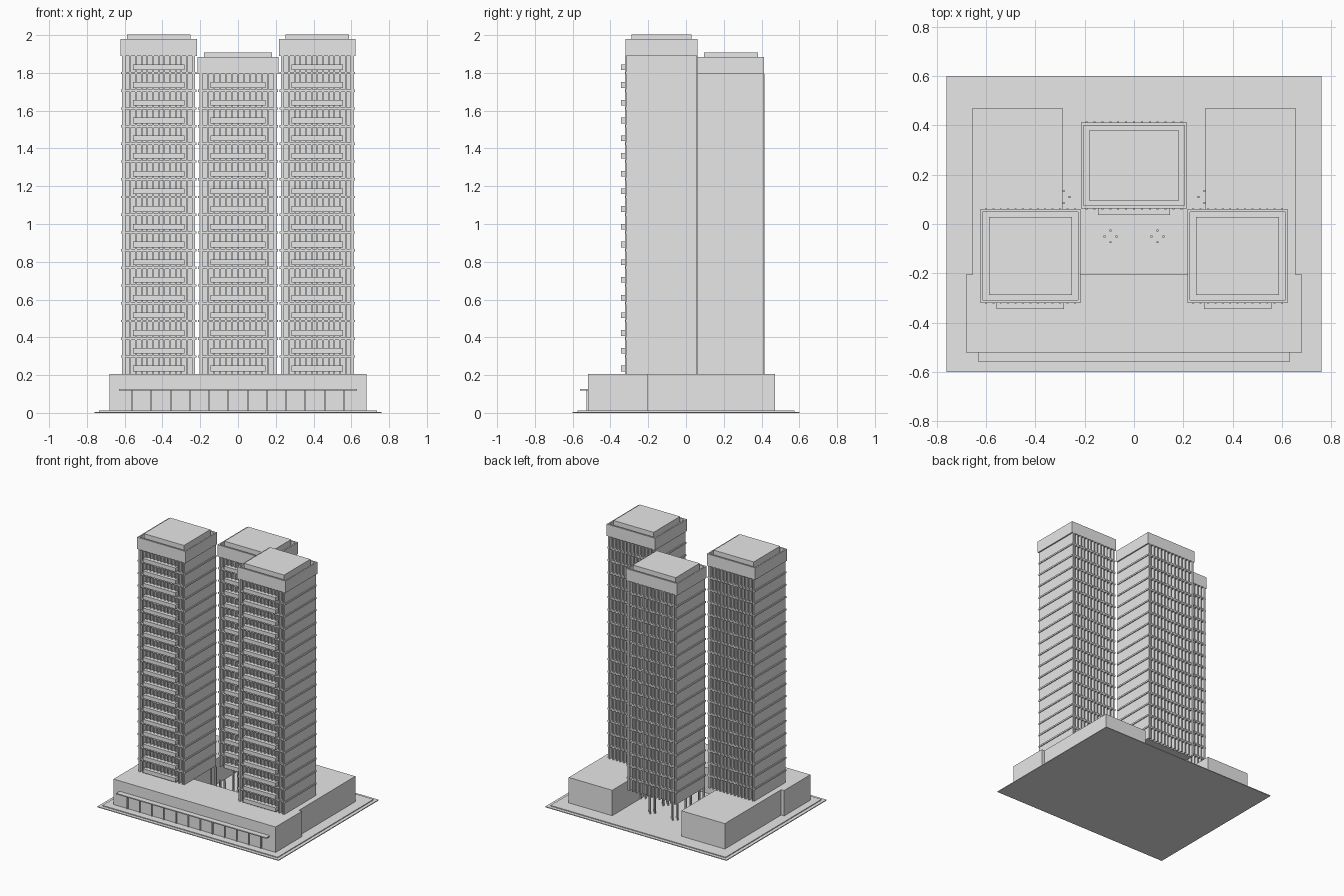
import bpy, bmesh
from mathutils import Matrix, Vector

if "Cube" in bpy.data.objects:
    bpy.data.objects.remove(bpy.data.objects["Cube"])

concrete = bpy.data.materials.new("concrete_grey")
concrete.diffuse_color = (0.8, 0.8, 0.8, 1)
concrete.use_nodes = True
concrete.node_tree.nodes["Principled BSDF"].inputs["Base Color"].default_value = concrete.diffuse_color


def boxes(name, items):
    """One object made of boxes given as (x0, x1, y0, y1, z0, z1)."""
    bm = bmesh.new()
    for x0, x1, y0, y1, z0, z1 in items:
        mat = Matrix.Translation(Vector((x0 + x1, y0 + y1, z0 + z1)) / 2)
        mat @= Matrix.Diagonal((x1 - x0, y1 - y0, z1 - z0, 1))
        bmesh.ops.create_cube(bm, size=1, matrix=mat)
    mesh = bpy.data.meshes.new(name)
    bm.to_mesh(mesh)
    bm.free()
    mesh.materials.append(concrete)
    obj = bpy.data.objects.new(name, mesh)
    bpy.context.collection.objects.link(obj)
    return obj


DECK = 0.205       # podium roof level
FLOOR = 0.0938     # storey height


def tower(name, cx, cy, hx, hy, floors, balcony):
    top = DECK + floors * FLOOR - 0.005     # underside of the parapet
    rim = top + 0.09
    x0, x1, y0, y1 = cx - hx, cx + hx, cy - hy, cy + hy

    # Recessed core with solid walls on both sides
    w = 0.007
    boxes(name + "_core", [(x0 + w, x1 - w, y0 + 0.022, y1 - 0.022, DECK, top)])
    boxes(name + "_side_walls", [
        (x0 + w, x0 + 0.02, y0, y1, DECK, top),
        (x1 - 0.02, x1 - w, y0, y1, DECK, top)])

    # Floor slabs showing as thin strips all round
    boxes(name + "_floor_slabs", [
        (x0 + 0.001, x1 - 0.001, y0 - 0.001, y1 + 0.001,
         DECK + k * FLOOR - 0.006, DECK + k * FLOOR + 0.006)
        for k in range(1, floors)])

    # Vertical fins on front and back
    n = 13
    step = (2 * hx - 0.04) / (n - 1)
    fins = []
    for i in range(n):
        fx = x0 + 0.02 + i * step
        fins += [(fx - 0.004, fx + 0.004, y0 - 0.005, y0 + 0.03, DECK, top),
                 (fx - 0.004, fx + 0.004, y1 - 0.03, y1 + 0.005, DECK, top)]
    boxes(name + "_fins", fins)

    # Front balconies
    boxes(name + "_balconies", [
        (cx - balcony, cx + balcony, y0 - 0.027, y0 + 0.01,
         DECK + k * FLOOR + 0.015, DECK + k * FLOOR + 0.045)
        for k in range(floors)])

    # Parapet ring, sunken roof and plant room
    t = 0.01
    px0, px1 = x0 - 0.003, x1 + 0.003
    boxes(name + "_parapet", [
        (px0, px1, y0 - 0.002, y0 + t, top, rim),
        (px0, px1, y1 - t, y1 + 0.002, top, rim),
        (px0, px0 + t, y0 + t, y1 - t, top, rim),
        (px1 - t, px1, y0 + t, y1 - t, top, rim)])
    boxes(name + "_roof", [(px0 + t, px1 - t, y0 + t, y1 - t, top, rim - 0.03)])
    boxes(name + "_plant_room", [
        (x0 + 0.032, x1 - 0.032, y0 + 0.03, y1 - 0.03, rim - 0.03, rim + 0.024)])


# Stepped ground slab
boxes("ground_slab", [(-0.76, 0.76, -0.6, 0.6, 0, 0.006),
                      (-0.735, 0.735, -0.575, 0.575, 0.006, 0.012)])

# Podium: front block and two wings around an open plaza
boxes("podium_front", [(-0.68, 0.68, -0.52, -0.205, 0.01, DECK)])
boxes("podium_wings", [(-0.655, -0.29, -0.205, 0.47, 0.01, DECK),
                       (0.29, 0.655, -0.205, 0.47, 0.01, DECK)])

# Shop front canopy and mullions
boxes("canopy", [(-0.63, 0.63, -0.56, -0.515, 0.118, 0.126)])
boxes("shop_mullions", [(x - 0.004, x + 0.004, -0.528, -0.515, 0.012, 0.118)
                        for x in [-0.56 + i * 1.12 / 11 for i in range(12)]])

# Clusters of slender plaza posts
posts = []
for cx, cy in [(-0.095, -0.05), (0.095, -0.05), (-0.285, 0.11), (0.285, 0.11),
               (-0.095, 0.11), (0.095, 0.11), (-0.095, 0.27), (0.095, 0.27)]:
    tall = DECK if cy > 0 and abs(cx) < 0.2 else 0.17
    for dx, dy in [(0.024, 0), (-0.024, 0), (0, 0.024), (0, -0.024)]:
        x, y = cx + dx, cy + dy
        posts.append((x - 0.004, x + 0.004, y - 0.004, y + 0.004, 0.01, tall))
boxes("plaza_posts", posts)

# Three towers
tower("left_tower", -0.42, -0.13, 0.2, 0.188, 18, 0.137)
tower("right_tower", 0.42, -0.13, 0.2, 0.188, 18, 0.137)
tower("middle_tower", 0, 0.237, 0.212, 0.173, 17, 0.145)
